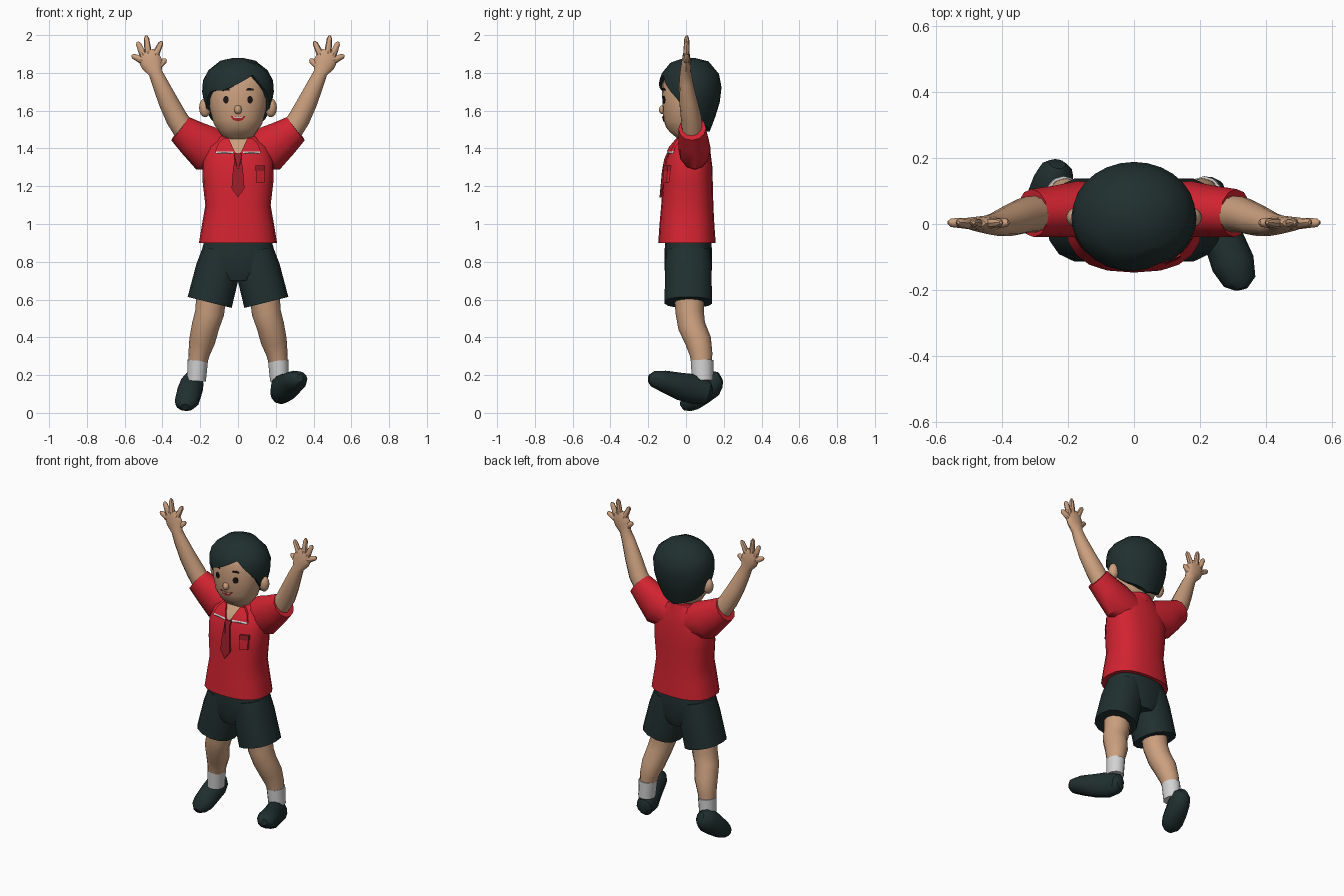
import bpy, bmesh, math
from mathutils import Vector
from mathutils.bvhtree import BVHTree


def mat(name, r, g, b):
    m = bpy.data.materials.new(name)
    m.diffuse_color = (r, g, b, 1)
    return m


SKIN = mat("skin", 0.60, 0.35, 0.21)
RED = mat("red", 0.64, 0.017, 0.030)
TIE = mat("dark red", 0.33, 0.012, 0.022)
DARK = mat("charcoal green", 0.015, 0.029, 0.029)
WHITE = mat("white", 0.65, 0.65, 0.66)
BLACK = mat("black brown", 0.012, 0.008, 0.007)
LIP = mat("lip red", 0.45, 0.02, 0.02)


def finish(bm, name, m, angle=38):
    bmesh.ops.recalc_face_normals(bm, faces=bm.faces)
    me = bpy.data.meshes.new(name)
    bm.to_mesh(me)
    bm.free()
    me.materials.append(m)
    me.shade_smooth()
    me.set_sharp_from_angle(angle=math.radians(angle))
    ob = bpy.data.objects.new(name, me)
    bpy.context.collection.objects.link(ob)
    return ob


def skin_rings(bm, rings):
    n = len(rings[0])
    for r0, r1 in zip(rings, rings[1:]):
        for i in range(n):
            j = (i + 1) % n
            bm.faces.new((r0[i], r0[j], r1[j], r1[i]))
    bm.faces.new(rings[0])
    bm.faces.new(rings[-1])


def tube(name, path, m, ref=(0, 1, 0), n=12, p=2.0, side=1):
    """Loft of ellipses square to a path of (x, y, z, half width, half depth)."""
    bm = bmesh.new()
    pts = [Vector(q[:3]) for q in path]
    rings = []
    for k, q in enumerate(path):
        t = (pts[min(k + 1, len(pts) - 1)] - pts[max(k - 1, 0)]).normalized()
        v = Vector(ref)
        v = (v - t * v.dot(t)).normalized()
        u = v.cross(t)
        ring = []
        for i in range(n):
            c, s = math.cos(math.tau * i / n), math.sin(math.tau * i / n)
            c = math.copysign(abs(c) ** (2 / p), c)
            s = math.copysign(abs(s) ** (2 / p), s)
            w = pts[k] + u * q[3] * c + v * q[4] * s
            ring.append(bm.verts.new((w.x * side, w.y, w.z)))
        rings.append(ring)
    skin_rings(bm, rings)
    return finish(bm, name, m)


def ball(name, c, r, m, seg=12):
    bm = bmesh.new()
    bmesh.ops.create_uvsphere(bm, u_segments=seg, v_segments=8, radius=1)
    for v in bm.verts:
        v.co = Vector((v.co.x * r[0] + c[0], v.co.y * r[1] + c[1], v.co.z * r[2] + c[2]))
    return finish(bm, name, m)


def tree_of(ob):
    me = ob.data
    return BVHTree.FromPolygons([v.co for v in me.vertices], [p.vertices for p in me.polygons])


def plate(name, outline, m, tree, thick=0.005, side=1):
    """Thin plate laid on the front of a surface, outline given in x, z."""
    def y_at(x, z):
        hit = tree.ray_cast(Vector((x, -1, z)), Vector((0, 1, 0)))[0]
        return hit.y if hit else -0.03
    bm = bmesh.new()
    pts = [(x * side, z) for x, z in outline]
    front = [bm.verts.new((x, y_at(x, z) - thick, z)) for x, z in pts]
    back = [bm.verts.new((x, y_at(x, z) + 0.004, z)) for x, z in pts]
    cx, cz = sum(q[0] for q in pts) / len(pts), sum(q[1] for q in pts) / len(pts)
    mid = bm.verts.new((cx, y_at(cx, cz) - thick, cz))
    for i in range(len(pts)):
        j = (i + 1) % len(pts)
        bm.faces.new((front[i], front[j], mid))
        bm.faces.new((front[i], back[i], back[j], front[j]))
    return finish(bm, name, m)


def oval(x, z, rx, rz, n=10):
    return [(x + rx * math.cos(math.tau * i / n), z + rz * math.sin(math.tau * i / n)) for i in range(n)]


def lerp(table, x):
    for (a, va), (b, vb) in zip(table, table[1:]):
        if x <= b:
            return va + (vb - va) * max(0, (x - a) / (b - a))
    return table[-1][1]


# Shirt body
shirt = tube("shirt", [(0, .005, .90, .207, .152), (0, .005, 1.0, .19, .145), (0, .007, 1.1, .173, .138),
                       (0, .01, 1.22, .187, .132), (0, .015, 1.32, .19, .125), (0, .03, 1.39, .17, .105),
                       (0, .045, 1.44, .125, .082), (0, .05, 1.475, .08, .06)], RED, n=20, p=2.5)
# Shorts seat
tube("shorts_seat", [(0, .012, .94, .17, .12), (0, .012, .85, .195, .126),
                     (0, .012, .76, .19, .126), (0, .012, .70, .10, .11)], DARK, n=20, p=2.4)
# Neck, head, nose
tube("neck", [(0, .04, 1.38, .065, .06), (0, .03, 1.52, .065, .06)], SKIN)
head = tube("head", [(0, -.05, 1.457, .04, .045), (0, -.035, 1.475, .085, .08), (0, -.012, 1.53, .128, .112),
                     (0, 0, 1.62, .152, .126), (0, .01, 1.72, .16, .138), (0, .02, 1.80, .14, .12),
                     (0, .02, 1.85, .07, .06)], SKIN, n=20, p=2.2)
ball("nose", (0, -.122, 1.605), (.02, .022, .024), SKIN)

# Hair cap: its lower edge runs lower toward the back, with a swept fringe
EDGE = [(-180, 1.49), (-110, 1.54), (-80, 1.60), (-62, 1.67), (-45, 1.715), (-30, 1.70), (-10, 1.725),
        (8, 1.755), (25, 1.79), (40, 1.735), (62, 1.67), (80, 1.60), (110, 1.54), (180, 1.49)]
WIDTH = [(1.48, .60), (1.54, .74), (1.62, .92), (1.70, 1.0), (1.74, 1.0), (1.79, .94), (1.86, .60), (1.88, .12)]
bm = bmesh.new()
rings = []
for f, inset in ((0, 1), (.05, 1), (.22, 1), (.40, 1), (.6, 1), (.8, 1), (1, 1), (1, .8)):
    ring = []
    for i in range(28):
        a = -180 + 360 * i / 28
        z = 1.88 + (lerp(EDGE, a) - 1.88) * f
        s = lerp(WIDTH, z) * inset
        ring.append(bm.verts.new((.19 * s * math.sin(math.radians(a)),
                                  .022 - .166 * s * math.cos(math.radians(a)), z)))
    rings.append(ring)
skin_rings(bm, rings)
finish(bm, "hair", DARK)

# Face details
face = tree_of(head)
for s in (1, -1):
    plate("eye", oval(.064, 1.658, .015, .02), BLACK, face, side=s)
    plate("eyebrow", [(.043, 1.708), (.085, 1.706), (.08, 1.718), (.05, 1.72)], BLACK, face, side=s)
plate("mouth", [(-.042, 1.573), (0, 1.566), (.042, 1.573), (.025, 1.55), (0, 1.543), (-.025, 1.55)],
      LIP, face, .004)
plate("teeth", [(-.028, 1.569), (0, 1.565), (.028, 1.569), (.018, 1.56), (-.018, 1.56)], WHITE, face, .007)

# Neck opening, collar, tie, pocket
chest = tree_of(shirt)
plate("neck_opening", [(-.055, 1.455), (.055, 1.455), (.03, 1.40), (0, 1.365), (-.03, 1.40)], SKIN, chest)
for s in (1, -1):
    plate("collar", [(.018, 1.385), (.12, 1.385), (.105, 1.425), (.075, 1.455), (.05, 1.455), (.03, 1.41)],
          RED, chest, .016, s)
    plate("collar_trim", [(.025, 1.373), (.12, 1.373), (.12, 1.387), (.02, 1.387)], WHITE, chest, .012, s)
tube("collar_band", [(0, .045, 1.43, .10, .078), (0, .045, 1.485, .08, .065)], RED, n=16)
plate("tie", [(0, 1.14), (.034, 1.19), (.027, 1.28), (.018, 1.345), (.022, 1.375), (-.022, 1.375),
              (-.018, 1.345), (-.027, 1.28), (-.034, 1.19)], TIE, chest, .012)
plate("pocket", [(.095, 1.22), (.14, 1.22), (.14, 1.305), (.095, 1.305)], RED, chest, .014)
plate("pocket_flap", [(.092, 1.28), (.143, 1.28), (.143, 1.31), (.092, 1.31)], TIE, chest, .017)

for s in (1, -1):
    # Ears
    ball("ear", (.174 * s, .02, 1.615), (.032, .03, .05), SKIN)
    # Sleeves and arms with flat palms
    tube("sleeve", [(.06, .05, 1.37, .09, .075), (.17, .045, 1.40, .122, .085), (.24, .038, 1.455, .098, .078),
                    (.307, .033, 1.505, .077, .073)], RED, side=s)
    tube("arm", [(.26, .033, 1.46, .06, .055), (.325, .028, 1.56, .058, .055), (.37, .012, 1.65, .052, .048),
                 (.415, 0, 1.75, .042, .036), (.437, -.002, 1.80, .036, .03), (.455, 0, 1.845, .058, .025),
                 (.475, .002, 1.89, .058, .02), (.485, .002, 1.91, .04, .012)], SKIN, side=s)
    # Fingers and thumb
    for bx, bz, tx, tz in ((.44, 1.89, .403, 1.968), (.475, 1.90, .486, 1.998), (.50, 1.89, .532, 1.965),
                           (.505, 1.865, .563, 1.893), (.43, 1.83, .380, 1.872)):
        mx, mz = bx * .15 + tx * .85, bz * .15 + tz * .85
        tube("finger", [(bx, .002, bz, .02, .017), (mx, .004, mz, .014, .013), (tx, .005, tz, .005, .005)],
             SKIN, n=8, side=s)
    # Shorts legs
    tube("shorts_leg", [(.088, .012, .86, .10, .118), (.106, .012, .76, .118, .126),
                        (.15, .012, .585, .12, .128)], DARK, n=14, p=2.3, side=s)
    # Legs and socks
    tube("leg", [(.14, .015, .64, .08, .08), (.15, .02, .53, .077, .075), (.172, .03, .46, .073, .073),
                 (.19, .065, .38, .069, .07), (.207, .08, .31, .056, .06), (.217, .085, .24, .047, .052)],
         SKIN, side=s)
    tube("sock", [(.213, .085, .278, .054, .06), (.22, .088, .17, .05, .056)], WHITE, side=s)

# Shoes: one lands on its heel, the other pushes off its toe
tube("heel_down_shoe", [(.217, .135, .10, .025, .03), (.22, .115, .105, .05, .06), (.23, .05, .125, .06, .08),
                        (.265, -.03, .14, .06, .073), (.30, -.12, .168, .066, .057),
                        (.32, -.175, .18, .05, .042), (.325, -.197, .183, .02, .02)], DARK, ref=(0, 0, 1))
tube("toe_down_shoe", [(-.232, .182, .19, .025, .03), (-.236, .16, .178, .052, .055), (-.243, .13, .15, .062, .072),
                       (-.258, .08, .108, .066, .068), (-.27, .03, .066, .066, .058),
                       (-.278, 0, .045, .054, .043), (-.28, -.022, .03, .025, .02)], DARK, ref=(0, 0, 1))
